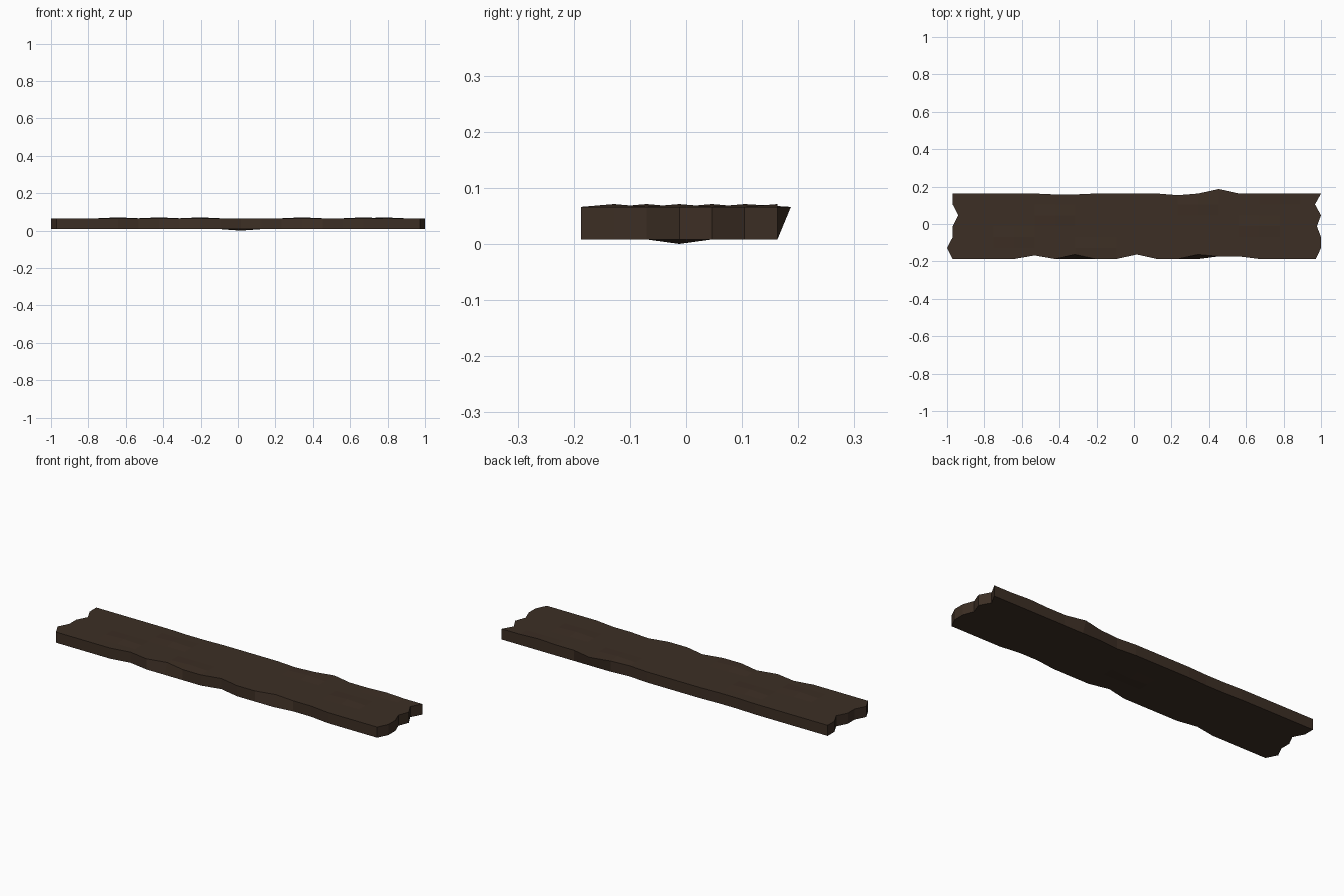
import bpy, bmesh

if "Cube" in bpy.data.objects:
    bpy.data.objects.remove(bpy.data.objects["Cube"])

NX, NY = 18, 6
X0, X1, Y0, Y1 = -0.97, 1.0, -0.187, 0.163
ZB, ZT = 0.008, 0.066

# Board: a flat subdivided grid extruded to plank thickness
bm = bmesh.new()
bmesh.ops.create_grid(bm, x_segments=NX, y_segments=NY, size=1)
ext = bmesh.ops.extrude_face_region(bm, geom=bm.faces[:], use_keep_orig=True)
for e in ext["geom"]:
    if isinstance(e, bmesh.types.BMVert):
        e.co.z = 1

# Index every vertex by column, row and layer (0 bottom, 1 top)
grid = {}
for v in bm.verts:
    i = round((v.co.x + 1) / 2 * NX)
    j = round((v.co.y + 1) / 2 * NY)
    k = 1 if v.co.z > 0.5 else 0
    grid[i, j, k] = v
    v.co = (X0 + (X1 - X0) * i / NX, Y0 + (Y1 - Y0) * j / NY, ZT if k else ZB)

# Ragged broken ends, listed from front to back
left = [-0.97, -1.0, -0.97, -0.97, -0.94, -0.97, -0.97]
right = [0.972, 1.0, 1.0, 0.978, 1.0, 0.968, 1.0]
for j in range(NY + 1):
    for k in (0, 1):
        grid[0, j, k].co.x = left[j]
        grid[NX, j, k].co.x = right[j]

# Worn long edges: column, row, layers, new y
for i, j, layers, y in [
        (5, NY, (0, 1), 0.158), (6, NY, (0, 1), 0.158),
        (11, NY, (0, 1), 0.154), (13, NY, (1,), 0.187),
        (4, 0, (0, 1), -0.168), (6, 0, (1,), -0.163),
        (9, 0, (0, 1), -0.163), (12, 0, (1,), -0.163),
        (13, 0, (0, 1), -0.173), (14, 0, (0, 1), -0.173)]:
    for k in layers:
        grid[i, j, k].co.y = y

# Slight bumps on the top and one sag underneath
for i, j in [(3, 2), (5, 4), (7, 1), (12, 5), (15, 3), (16, 6)]:
    grid[i, j, 1].co.z = 0.071
grid[9, 3, 0].co.z = 0.0

bmesh.ops.recalc_face_normals(bm, faces=bm.faces[:])
mesh = bpy.data.meshes.new("plank")
bm.to_mesh(mesh)
bm.free()
plank = bpy.data.objects.new("plank", mesh)
bpy.context.collection.objects.link(plank)

# Dark weathered wood
wood = bpy.data.materials.new("dark_wood")
wood.diffuse_color = (0.046, 0.028, 0.018, 1)
wood.use_nodes = True
wood.node_tree.nodes["Principled BSDF"].inputs["Base Color"].default_value = wood.diffuse_color
mesh.materials.append(wood)
